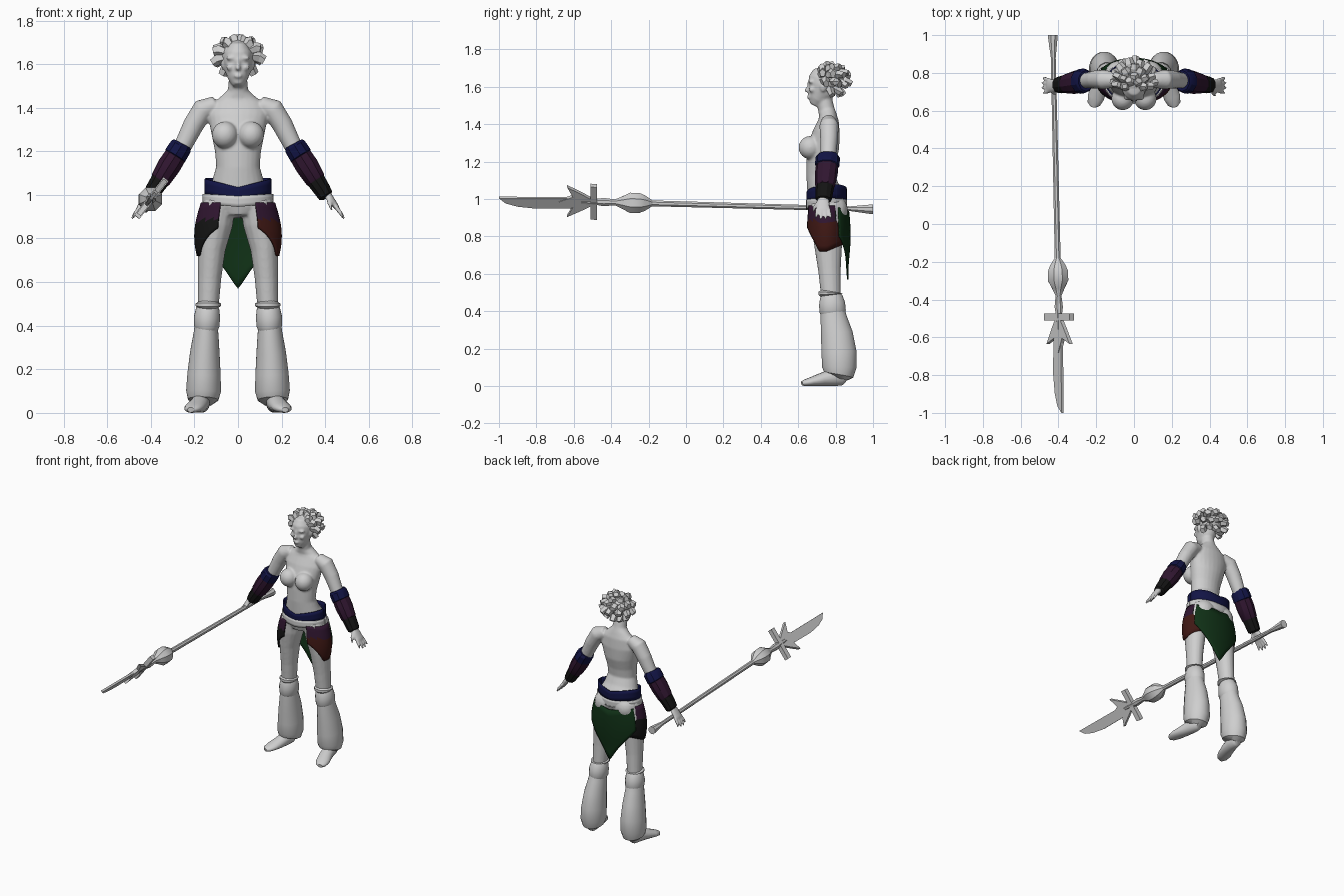
import bpy, bmesh, random
from math import sin, cos, pi, radians
from mathutils import Vector

random.seed(4)
if "Cube" in bpy.data.objects:
    bpy.data.objects.remove(bpy.data.objects["Cube"])


def material(name, *rgb):
    mat = bpy.data.materials.new(name)
    mat.use_nodes = True
    mat.diffuse_color = (*rgb, 1)
    mat.node_tree.nodes["Principled BSDF"].inputs["Base Color"].default_value = (*rgb, 1)
    return mat


GREY = material("light grey", .62, .62, .62)
BLUE = material("navy blue", .006, .007, .06)
PURPLE = material("dark purple", .03, .008, .03)
BLACK = material("near black", .007, .007, .007)
RED = material("dark red", .05, .009, .007)
GREEN = material("dark green", .005, .03, .008)


def finish(bm, name, mats, angle=40):
    """Turn a bmesh into a shaded object."""
    bmesh.ops.recalc_face_normals(bm, faces=bm.faces)
    mesh = bpy.data.meshes.new(name)
    bm.to_mesh(mesh)
    bm.free()
    for mat in mats:
        mesh.materials.append(mat)
    obj = bpy.data.objects.new(name, mesh)
    bpy.context.collection.objects.link(obj)
    if angle:
        bpy.ops.object.select_all(action="DESELECT")
        obj.select_set(True)
        bpy.context.view_layer.objects.active = obj
        bpy.ops.object.shade_smooth_by_angle(angle=radians(angle))
    return obj


def tube(name, points, mat=GREY, sides=16, side=1, angle=40):
    """Loft ellipses along a path of (x, y, z, radius across, radius deep)."""
    bm = bmesh.new()
    path = [Vector((p[0] * side, p[1], p[2])) for p in points]
    rings = []
    for i, p in enumerate(points):
        t = (path[min(i + 1, len(path) - 1)] - path[max(i - 1, 0)]).normalized()
        ref = Vector((0, 0, 1)) if abs(t.y) > .7 else Vector((0, 1, 0))
        u = ref.cross(t).normalized()
        v = t.cross(u)
        turns = [2 * pi * (k + .5) / sides for k in range(sides)]
        rings.append([bm.verts.new(path[i] + u * cos(a) * p[3] + v * sin(a) * p[-1])
                      for a in turns])
    for low, high in zip(rings, rings[1:]):
        for k in range(sides):
            n = (k + 1) % sides
            bm.faces.new((low[k], low[n], high[n], high[k]))
    bm.faces.new(rings[0])
    bm.faces.new(rings[-1])
    return finish(bm, name, [mat], angle)


def ball(name, centre, size):
    bpy.ops.mesh.primitive_uv_sphere_add(segments=20, ring_count=12, location=centre, scale=size)
    obj = bpy.context.object
    obj.name = name
    obj.data.materials.append(GREY)
    bpy.ops.object.shade_smooth()
    return obj


def wrap(name, start, end, top, bottom, mats, rule, rx=.165, ry=.108, flare=0, rows=8, cols=32):
    """Cloth wrapped round the hips between two angles, with shaped top and hem."""
    bm = bmesh.new()
    grid = []
    for c in range(cols + 1):
        a = radians(start + (end - start) * c / cols)
        column = []
        for r in range(rows + 1):
            z = top(a) + (bottom(a) - top(a)) * r / rows
            grow = flare * sin(pi * min(1, max(0, (.98 - z) / .34)))
            column.append(bm.verts.new(((rx + grow) * cos(a), .752 + (ry + grow / 3) * sin(a), z)))
        grid.append(column)
    for one, two in zip(grid, grid[1:]):
        for r in range(rows):
            face = bm.faces.new((one[r], one[r + 1], two[r + 1], two[r]))
            face.material_index = rule(face.calc_center_median())
    obj = finish(bm, name, mats)
    obj.modifiers.new("cloth", "SOLIDIFY").thickness = .008
    return obj


# Body: trunk, head, face, limbs, merged into one skin
parts = [
    tube("trunk", [
        (0, .755, .9, .09, .085), (0, .76, .95, .15, .103), (0, .755, 1, .148, .104),
        (0, .732, 1.06, .12, .087), (0, .718, 1.13, .1, .075), (0, .722, 1.2, .106, .078),
        (0, .735, 1.28, .122, .085), (0, .752, 1.36, .138, .072), (0, .762, 1.42, .12, .055),
        (0, .758, 1.45, .08, .047), (0, .75, 1.48, .047, .044), (0, .735, 1.55, .04, .042)], sides=24),
    tube("head", [
        (0, .685, 1.5, .022, .026), (0, .7, 1.53, .044, .05), (0, .722, 1.57, .06, .07),
        (0, .732, 1.61, .068, .08), (0, .737, 1.65, .067, .08), (0, .742, 1.69, .045, .06),
        (0, .742, 1.705, .015, .02)], sides=20),
    ball("nose", (0, .65, 1.583), (.012, .017, .014)),
    ball("nose_bridge", (0, .657, 1.605), (.008, .012, .025)),
    ball("lips", (0, .66, 1.546), (.021, .015, .011)),
]
for s in (1, -1):
    parts += [
        ball("breast", (.06 * s, .664, 1.275), (.06, .062, .062)),
        ball("brow", (.03 * s, .668, 1.628), (.028, .014, .009)),
        ball("cheek", (.035 * s, .675, 1.585), (.02, .018, .016)),
        ball("ear", (.068 * s, .735, 1.6), (.01, .018, .026)),
        ball("buttock", (.075 * s, .805, .94), (.075, .06, .075)),
        tube("arm", [
            (.1, .762, 1.415, .04), (.16, .765, 1.392, .052), (.205, .765, 1.32, .048),
            (.25, .76, 1.23, .042), (.29, .755, 1.17, .04), (.36, .742, 1.07, .031),
            (.41, .735, 1, .022)], side=s),
        tube("thigh", [
            (.085, .757, .97, .075, .095), (.105, .757, .87, .083, .09), (.121, .76, .75, .064, .075),
            (.13, .767, .62, .054, .061), (.137, .775, .48, .048, .053)], side=s),
        tube("palm", [
            (.4, .735, 1.015, .02, .024), (.425, .733, .98, .017, .036),
            (.455, .733, .94, .012, .037)], side=s),
        tube("thumb", [
            (.413, .715, .99, .012), (.42, .69, .96, .011), (.43, .678, .93, .006)], side=s, sides=8),
    ]
    for k in range(4):
        off = (k - 1.5) * .02
        drop = .008 * abs(k - 1.5)
        parts.append(tube("finger", [
            (.445, .733 + off, .95, .0105), (.47, .733 + off * 1.2, .917, .01),
            (.493 - drop, .733 + off * 1.4, .885 + drop, .006)], side=s, sides=8))
bpy.ops.object.select_all(action="DESELECT")
for part in parts:
    part.select_set(True)
bpy.context.view_layer.objects.active = parts[0]
bpy.ops.object.join()
body = bpy.context.object
body.name = "body"
skin = body.modifiers.new("skin", "REMESH")
skin.mode, skin.voxel_size, skin.use_smooth_shade = "VOXEL", .007, True
soften = body.modifiers.new("soften", "SMOOTH")
soften.factor, soften.iterations = .5, 4

# Hair: skull cap with blunt swept-back locks
ball("hair_cap", (0, .76, 1.64), (.08, .085, .073))
core = Vector((0, .765, 1.63))
for lift, count, spread in ((-48, 5, 75), (-12, 7, 95), (22, 8, 105), (52, 7, 120), (80, 3, 100)):
    for k in range(count):
        az = radians(spread * (2 * k / (count - 1) - 1) + random.uniform(-5, 5))
        el = radians(lift + random.uniform(-6, 6))
        out = Vector((.122 * sin(az) * cos(el), .122 * cos(az) * cos(el), .098 * sin(el)))
        root = core + out * .45 + Vector((0, -.03, .01))
        bend = core + out * .78 + Vector((0, -.006, .012))
        tube("hair_lock", [(*root, .018), (*bend, .027, .022), (*(core + out), .022, .017)],
             sides=5, angle=0)

# Legs below the knee and forearm guards
for s, label in ((1, "left"), (-1, "right")):
    tube(label + "_knee_rim", [
        (.137, .775, .485, .05, .056), (.137, .774, .492, .06, .066),
        (.137, .774, .5, .06, .066), (.137, .775, .506, .049, .054)], side=s)
    tube(label + "_knee_band", [
        (.146, .785, .385, .054, .066), (.144, .784, .4, .06, .072), (.142, .781, .44, .061, .071),
        (.139, .777, .475, .055, .062), (.137, .775, .49, .048, .054)], side=s)
    tube(label + "_trouser_leg", [
        (.16, .81, .045, .045, .05), (.16, .816, .06, .07, .08), (.158, .82, .1, .081, .093),
        (.156, .818, .18, .077, .095), (.152, .806, .28, .068, .086),
        (.147, .79, .36, .058, .072), (.146, .785, .4, .053, .066)], side=s, sides=20)
    tube(label + "_shoe", [
        (.162, .858, .03, .02, .03), (.164, .84, .045, .036, .045), (.17, .79, .048, .04, .048),
        (.183, .73, .036, .044, .036), (.202, .67, .024, .045, .024),
        (.213, .635, .017, .034, .017), (.217, .62, .014, .015, .012)], side=s)
    tube(label + "_bracer_cuff", [
        (.255, .758, 1.235, .045, .055), (.262, .758, 1.222, .054, .065),
        (.288, .755, 1.18, .056, .066), (.295, .754, 1.17, .045, .05)], BLUE, 10, s, 30)
    tube(label + "_bracer", [
        (.28, .756, 1.19, .053, .06), (.315, .75, 1.135, .056, .061), (.355, .743, 1.07, .049, .053),
        (.362, .742, 1.06, .04, .045)], PURPLE, 10, s, 30)
    tube(label + "_wrist_guard", [
        (.352, .744, 1.075, .046, .05), (.385, .738, 1.025, .041, .046),
        (.402, .736, .997, .037, .043), (.407, .735, .99, .025, .03)], BLACK, 10, s, 30)

# Belt, sash and hip cloths
wrap("belt", 0, 360, lambda a: 1.035 + .038 * abs(cos(a)) + .02 * max(0, sin(a)),
     lambda a: .975 + .025 * abs(cos(a)) + .015 * max(0, sin(a)), [BLUE], lambda p: 0, .153, rows=3)
wrap("sash", 0, 360, lambda a: .995 + .01 * abs(cos(a)), lambda a: .945 + .015 * abs(cos(a)),
     [GREY], lambda p: 0, .162, .11, rows=3)


def hem(a):
    """Hem that climbs towards the front of the hip."""
    front = max(0, -sin(a) - .35)
    return .72 + .24 * front + .05 * max(0, sin(a))


def hip_rule(p):
    if p.z > .88 - .1 * (p.y - .75):
        return 0 if p.y < .8 else 1
    return 2


wrap("left_hip_cloth", -62, 62, lambda a: .965, hem, [PURPLE, BLACK, RED], hip_rule, flare=.036)
wrap("right_hip_cloth", 118, 242, lambda a: .965, hem, [PURPLE, PURPLE, BLACK], hip_rule, flare=.036)
wrap("back_cloth", 32, 148, lambda a: .93 + .03 * abs(cos(a)),
     lambda a: .57 + .28 * abs(cos(a)) ** 1.1, [GREEN], lambda p: 0, .172, .116, .036, cols=24)


# Spear: turned shaft, crossguard, barbed collar and blade
def on_shaft(y):
    return Vector((-.408 - .022 * y, y, .972 - .027 * y))


shaft = ((1, .028), (.985, .027), (.88, .014), (-.18, .017), (-.22, .045), (-.25, .058),
         (-.3, .058), (-.34, .036), (-.38, .017), (-.44, .024), (-.47, .019), (-.56, .014))
tube("spear_shaft", [(*on_shaft(y), r) for y, r in shaft], sides=8, angle=30)
EDGE = Vector((.61, 0, .79))


def plate(name, outline, thick):
    """Flat shape lying in the tilted plane of the spear head."""
    bm = bmesh.new()
    bm.faces.new([bm.verts.new(on_shaft(y) + EDGE * u) for y, u in outline])
    obj = finish(bm, name, [GREY], 0)
    solid = obj.modifiers.new("thickness", "SOLIDIFY")
    solid.thickness, solid.offset = thick, 0


half = [(-.5, .018), (-.55, .05), (-.635, .1), (-.605, .035)]
plate("spear_barbs", half + [(-.68, 0)] + [(y, -u) for y, u in reversed(half)], .022)
plate("spear_guard", [(-.475, .11), (-.51, .11), (-.51, -.11), (-.475, -.11)], .03)
plate("spear_blade", [(-.55, .02), (-.62, .022), (-.85, .016), (-1, .012), (-.965, -.022),
                      (-.9, -.042), (-.8, -.052), (-.62, -.045), (-.55, -.02)], .014)
